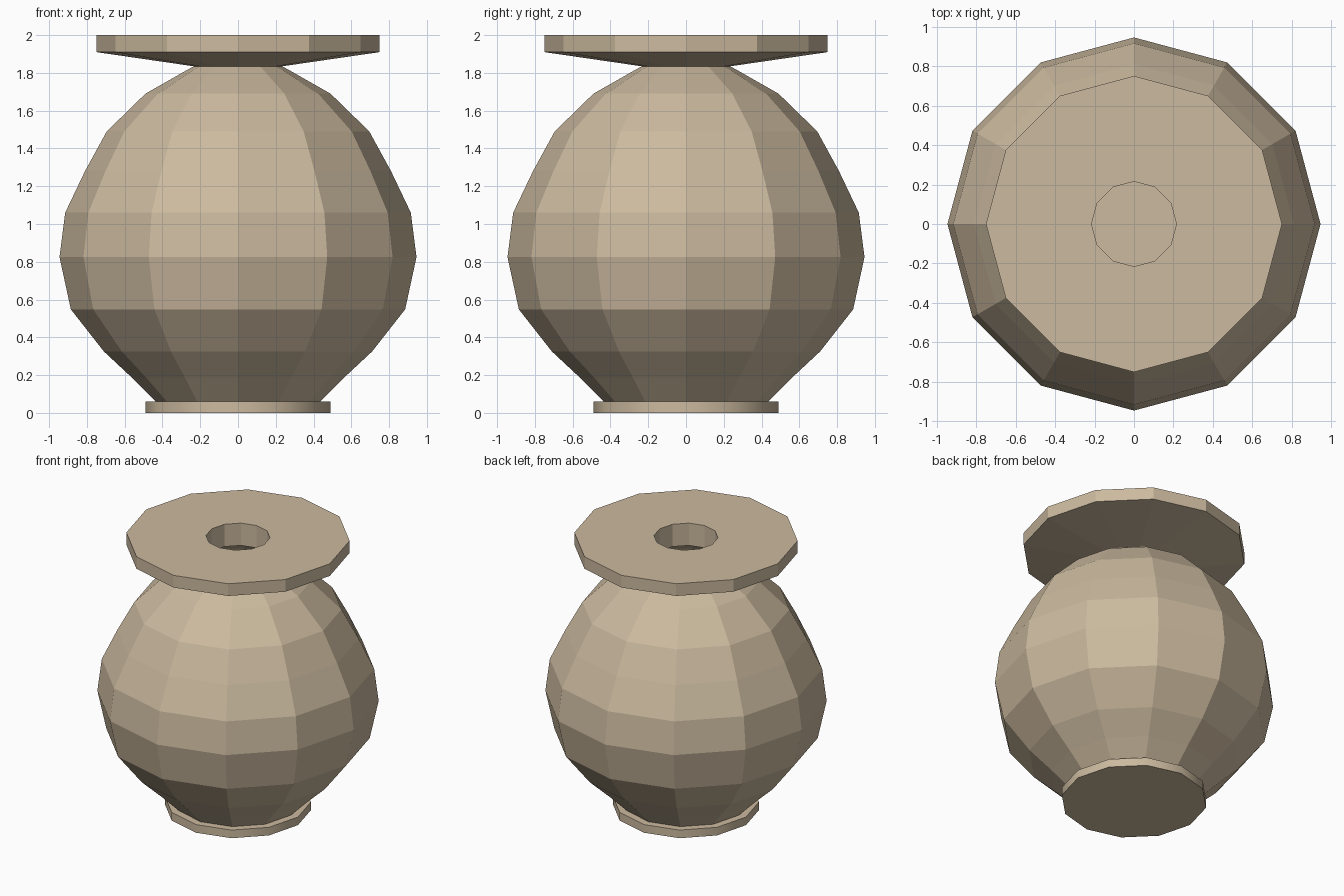
import bpy
import bmesh
from math import cos, sin, pi

if "Cube" in bpy.data.objects:
    bpy.data.objects.remove(bpy.data.objects["Cube"])

SIDES = 12

clay = bpy.data.materials.new("tan clay")
clay.diffuse_color = (0.60, 0.49, 0.345, 1.0)
clay.use_nodes = True
clay.node_tree.nodes["Principled BSDF"].inputs["Base Color"].default_value = clay.diffuse_color


def lathe(name, profile, caps=False, loop=False, smooth_walls=False):
    """Revolve an (r, z) profile, listed bottom to top on the outside."""
    bm = bmesh.new()
    rings = [[bm.verts.new((r * cos(2 * pi * i / SIDES), r * sin(2 * pi * i / SIDES), z))
              for i in range(SIDES)] for r, z in profile]
    pairs = list(zip(rings, rings[1:]))
    if loop:
        pairs.append((rings[-1], rings[0]))
    for low, high in pairs:
        for i in range(SIDES):
            j = (i + 1) % SIDES
            face = bm.faces.new((low[i], low[j], high[j], high[i]))
            face.smooth = smooth_walls
    if caps:
        bm.faces.new(rings[0][::-1])
        bm.faces.new(rings[-1])
    mesh = bpy.data.meshes.new(name)
    bm.to_mesh(mesh)
    bm.free()
    mesh.materials.append(clay)
    obj = bpy.data.objects.new(name, mesh)
    bpy.context.collection.objects.link(obj)
    return obj


# Round foot, closed above as the floor of the jar
lathe("foot", [(0.49, 0.0), (0.49, 0.06)], caps=True, smooth_walls=True)

# Faceted belly
lathe("belly", [(0.435, 0.06), (0.56, 0.185), (0.71, 0.325), (0.885, 0.548),
                (0.945, 0.825), (0.915, 1.06), (0.81, 1.28), (0.695, 1.49),
                (0.49, 1.69), (0.235, 1.835)])

# Wide flared rim with the mouth hole through it
lathe("rim", [(0.235, 1.835), (0.75, 1.91), (0.75, 2.0), (0.215, 2.0),
              (0.215, 1.835)], loop=True)
